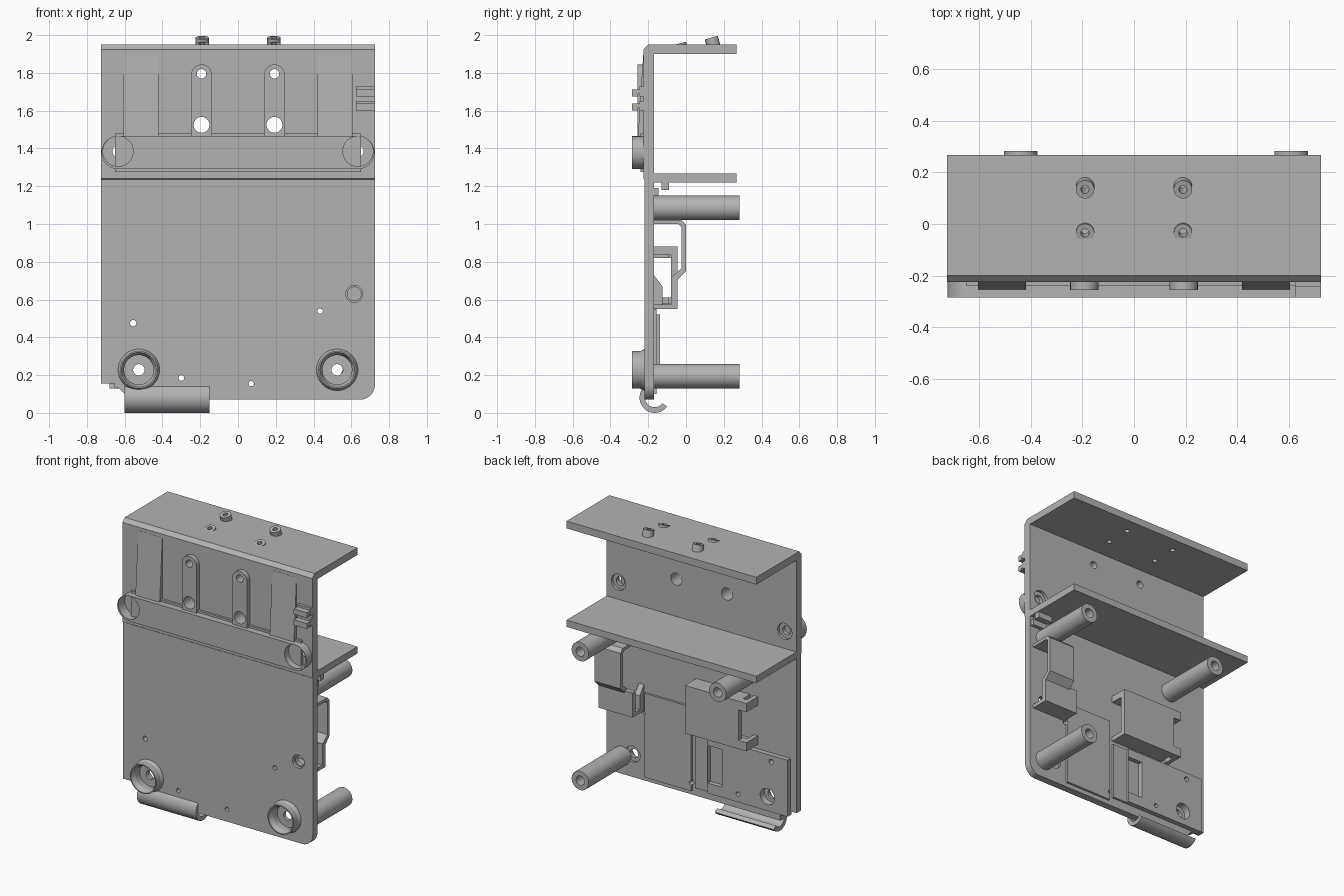
import bpy, bmesh
from math import sin, cos, radians, pi
from mathutils import Matrix, Vector

old = bpy.data.objects.get("Cube")
if old:
    bpy.data.objects.remove(old, do_unlink=True)

grey = bpy.data.materials.new("matte_grey")
grey.use_nodes = True
GREY = (0.45, 0.45, 0.45, 1)
grey.diffuse_color = GREY
grey.node_tree.nodes["Principled BSDF"].inputs["Base Color"].default_value = GREY

parts = []


def finish(name, bm, keep=True):
    bmesh.ops.recalc_face_normals(bm, faces=bm.faces)
    mesh = bpy.data.meshes.new(name)
    bm.to_mesh(mesh)
    bm.free()
    mesh.materials.append(grey)
    ob = bpy.data.objects.new(name, mesh)
    bpy.context.collection.objects.link(ob)
    if keep:
        parts.append(ob)
    else:
        ob.hide_render = True
    return ob


def prism(name, pts, axis, lo, hi, keep=True):
    """Outline extruded along x (points are y,z) or along y (points are x,z)."""
    bm = bmesh.new()
    place = (lambda a, b: (lo, a, b)) if axis == "x" else (lambda a, b: (a, lo, b))
    step = (hi - lo, 0, 0) if axis == "x" else (0, hi - lo, 0)
    face = bm.faces.new([bm.verts.new(place(a, b)) for a, b in pts])
    ext = bmesh.ops.extrude_face_region(bm, geom=[face])
    bmesh.ops.translate(bm, vec=step, verts=[v for v in ext["geom"] if isinstance(v, bmesh.types.BMVert)])
    return finish(name, bm, keep)


def box(name, x, y, z, keep=True):
    return prism(name, [(y[0], z[0]), (y[1], z[0]), (y[1], z[1]), (y[0], z[1])], "x", x[0], x[1], keep)


def rod(name, start, end, r1, r2=None, keep=True, seg=40):
    """Cylinder or cone between two points."""
    a, b = Vector(start), Vector(end)
    bm = bmesh.new()
    turn = (b - a).to_track_quat("Z", "Y").to_matrix().to_4x4()
    bmesh.ops.create_cone(bm, cap_ends=True, segments=seg, radius1=r1, radius2=r1 if r2 is None else r2,
                          depth=(b - a).length, matrix=Matrix.Translation((a + b) / 2) @ turn)
    return finish(name, bm, keep)


def arc(cx, cy, r, a0, a1, n=12):
    return [(cx + r * cos(radians(a0 + (a1 - a0) * i / n)), cy + r * sin(radians(a0 + (a1 - a0) * i / n)))
            for i in range(n + 1)]


def hole(x, z, r, y0=-0.4, y1=0.0, r2=None):
    return rod("cutter", (x, y0, z), (x, y1, z), r, r2, keep=False)


def cut(targets, cutters):
    for ob in targets:
        for c in cutters:
            m = ob.modifiers.new("cut", "BOOLEAN")
            m.operation, m.solver, m.object = "DIFFERENCE", "EXACT", c
        bpy.context.view_layer.update()
        baked = bpy.data.meshes.new_from_object(ob.evaluated_get(bpy.context.evaluated_depsgraph_get()))
        ob.modifiers.clear()
        ob.data = baked
    for c in cutters:
        bpy.data.objects.remove(c, do_unlink=True)


W = 0.725      # half width
F, B = -0.22, -0.17   # front and back of the plate

# Upper channel: wall with two shelves, and the lower plate below it
channel = prism("upper_channel", [(-0.225, 1.24), (-0.225, 1.925), (-0.2, 1.95), (0.268, 1.95), (0.268, 1.9), (B, 1.9),
                                  (B, 1.267), (0.268, 1.267), (0.268, 1.22), (-0.2, 1.22)], "x", -W, W)
plate = prism("lower_plate", [(-W, 0.155), (-0.655, 0.155), (-0.655, 0.135), (-0.63, 0.13), (-0.6, 0.1), (-0.6, 0.07)]
              + arc(0.645, 0.15, 0.08, -90, 0) + [(W, 1.24), (-W, 1.24)], "y", F, B)

# Front cross bar with rounded ends
bar = prism("cross_bar", arc(0.635, 1.378, 0.088, -90, 90) + arc(-0.635, 1.378, 0.088, 90, 270), "y", -0.285, F + 0.01)
box("cross_bar_fillet", (-0.65, 0.65), (-0.24, F), (1.275, 1.48))

# Sloped ramps and upright slot pads on the upper wall
pads = []
for s, side in ((1, "left"), (-1, "right")):
    prism(side + "_ramp", [(-0.22, 1.9), (-0.226, 1.9), (-0.255, 1.46), (-0.22, 1.46)], "x",
          min(s * 0.42, s * 0.605), max(s * 0.42, s * 0.605))
    pads.append(prism(side + "_slot_pad", arc(s * 0.193, 1.79, 0.055, 0, 180) + [(s * 0.193 - 0.055, 1.46),
                      (s * 0.193 + 0.055, 1.46)], "y", -0.257, F))

# Cable clips on the left edge
for name, z in (("upper_edge_clip", 1.7), ("lower_edge_clip", 1.625)):
    box(name + "_stem", (0.625, W), (-0.265, F), (z - 0.012, z + 0.012))
    box(name + "_lip", (0.625, W), (-0.285, -0.255), (z - 0.025, z + 0.012))
    box(name + "_root", (0.625, W), (-0.245, F), (z - 0.025, z + 0.027))

# Screw bosses near the bottom
bosses = []
for s, side in ((1, "left"), (-1, "right")):
    x = s * 0.525
    bosses.append(rod(side + "_boss_flare", (x, F + 0.01, 0.228), (x, -0.24, 0.228), 0.115, 0.1))
    bosses.append(rod(side + "_boss", (x, F + 0.01, 0.228), (x, -0.285, 0.228), 0.1))

# Raised panels on the back of the lower plate
centre_panel = box("centre_panel", (0.07, 0.425), (B - 0.01, -0.155), (0.1, 0.68))
side_panel = box("side_panel", (-0.68, 0.04), (B - 0.01, -0.137), (0.13, 0.52))
cut([side_panel], [box("cutter", (-0.18, -0.07), (-0.168, -0.1), (0.2, 0.46), keep=False),
                   box("cutter", (-0.07, 0.1), (-0.155, -0.1), (0.1, 0.6), keep=False)])

# Bent spring clip with its foot
prism("spring_clip", [(B, 1.02), (-0.025, 1.02), (0, 0.995), (0, 0.75), (-0.045, 0.705), (-0.045, 0.56), (-0.075, 0.56),
                      (-0.075, 0.72), (-0.025, 0.765), (-0.025, 0.985), (-0.04, 1.0), (B, 1.0)], "x", 0.5, 0.7)
foot = box("clip_foot", (0.44, 0.7), (-0.08, -0.045), (0.55, 0.72))
box("clip_foot_flange", (0.44, 0.7), (B, -0.045), (0.55, 0.575))
prism("clip_rib", [(B, 0.73), (-0.125, 0.67), (-0.125, 0.575), (B, 0.575)], "x", 0.44, 0.48)

# Raised cover with corner flanges
box("cover", (-0.37, 0.04), (-0.08, -0.045), (0.55, 0.88))
box("cover_top_flange", (-0.37, 0.04), (B, -0.05), (0.835, 0.88))
box("cover_bottom_flange", (-0.37, 0.04), (B, -0.05), (0.55, 0.58))
for name, z in (("upper", 0.82), ("lower", 0.55)):
    box(name + "_cover_ear", (-0.43, -0.365), (-0.095, -0.045), (z, z + 0.06))
    box(name + "_cover_leg", (-0.43, -0.4), (B, -0.045), (z, z + 0.06))

# Tab and rail under the lower shelf
box("shelf_tab", (0.61, 0.72), (-0.13, -0.09), (1.18, 1.23))
box("shelf_rail", (0.61, 0.72), (B, -0.145), (1.15, 1.19))

# Rear standoff posts
for name, x, z in (("upper_left", 0.61, 1.085), ("upper_right", -0.44, 1.085), ("lower_left", 0.61, 0.195)):
    post = rod(name + "_post", (x, B - 0.01, z), (x, 0.283, z), 0.065)
    cut([post], [rod("cutter", (x, 0.15, z), (x, 0.4, z), 0.032, keep=False)])

# Curled lip at the bottom edge
prism("curled_lip", arc(-0.166, 0.08, 0.08, 120, 325, 24) + arc(-0.166, 0.08, 0.05, 325, 120, 24), "x", -0.6, -0.15)

# Through holes and counterbores
wall_parts = [channel, plate, bar] + pads + bosses + [side_panel, centre_panel, foot]
cutters = []
for s in (1, -1):
    cutters += [hole(s * 0.193, 1.795, 0.025), hole(s * 0.193, 1.525, 0.042)]
    cutters += [hole(s * 0.635, 1.385, 0.03), hole(s * 0.635, 1.385, 0.08, -0.4, -0.215), hole(s * 0.635, 1.385, 0.055, -0.19)]
    cutters += [hole(s * 0.525, 0.228, 0.03), hole(s * 0.525, 0.228, 0.078, -0.4, -0.21),
                hole(s * 0.525, 0.228, 0.095, -0.29, -0.255, 0.078), hole(s * 0.525, 0.228, 0.055, -0.185)]
for x, z, r in ((-0.555, 0.475, 0.017), (0.435, 0.54, 0.014), (-0.3, 0.185, 0.015), (0.07, 0.155, 0.014), (0.615, 0.63, 0.036)):
    cutters.append(hole(x, z, r))
cutters.append(hole(0.615, 0.63, 0.045, -0.4, -0.2))
cut(wall_parts, cutters)

# Tilted pegs on the top shelf
pegs, bores = [], []
lean = Vector((0, -sin(radians(15)), cos(radians(15))))
for s, side in ((1, "left"), (-1, "right")):
    for row, y, h in (("rear", 0.145, 0.043), ("front", -0.032, 0.011)):
        base = Vector((s * 0.19, y, 1.945))
        pegs.append(rod(f"{row}_{side}_peg", base - lean * 0.02, base + lean * h, 0.036))
        bores.append(rod("cutter", base - lean * 0.1, base + lean * 0.1, 0.016, keep=False, seg=20))
cut(pegs + [channel], bores)

# Smooth round surfaces, keep edges sharp
bpy.ops.object.select_all(action="DESELECT")
for ob in parts:
    ob.select_set(True)
bpy.context.view_layer.objects.active = parts[0]
bpy.ops.object.shade_smooth_by_angle(angle=radians(30))
